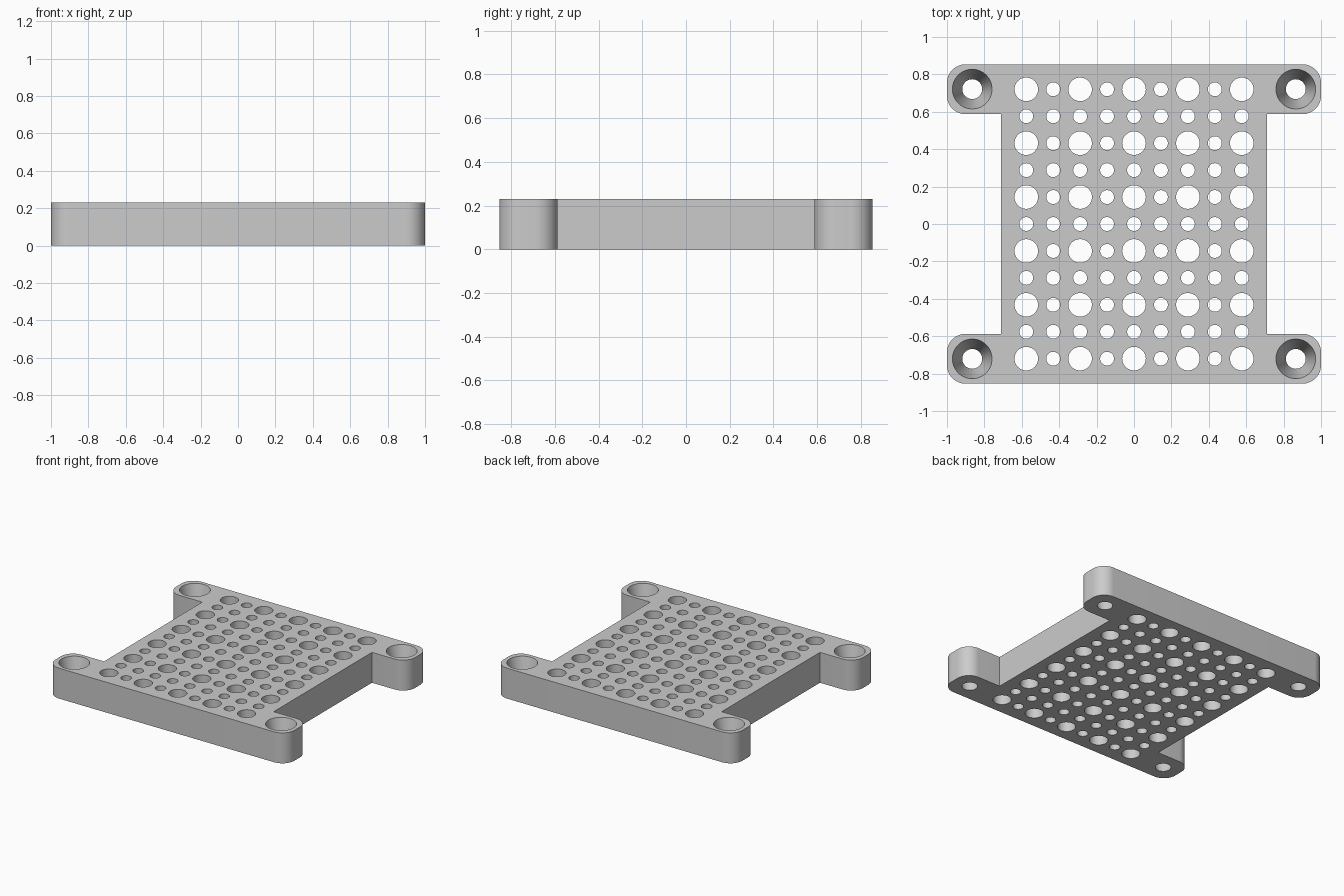
import bpy
import bmesh
import math

HEIGHT = 0.23
PITCH = 0.144

cube = bpy.data.objects.get("Cube")
if cube:
    bpy.data.objects.remove(cube, do_unlink=True)

grey = bpy.data.materials.new("mid grey")
grey.use_nodes = True
colour = (0.6, 0.6, 0.6, 1)
grey.diffuse_color = colour
grey.node_tree.nodes["Principled BSDF"].inputs["Base Color"].default_value = colour


def make_object(name, bm):
    bmesh.ops.recalc_face_normals(bm, faces=bm.faces)
    mesh = bpy.data.meshes.new(name)
    bm.to_mesh(mesh)
    bm.free()
    mesh.materials.append(grey)
    obj = bpy.data.objects.new(name, mesh)
    bpy.context.collection.objects.link(obj)
    return obj


def arc(cx, cy, radius, start, steps=12):
    """Quarter turn, anticlockwise from the start angle in degrees."""
    angles = [math.radians(start + 90 * i / steps) for i in range(steps + 1)]
    return [(cx + radius * math.cos(a), cy + radius * math.sin(a)) for a in angles]


def add_hole(bm, x, y, bottom, top, sides=40):
    """Closed cutter whose radii apply exactly at the plate's two faces."""
    extra = 0.02
    flare = (top - bottom) * extra / HEIGHT
    rings = []
    for z, r in ((-extra, bottom - flare), (HEIGHT + extra, top + flare)):
        rings.append([bm.verts.new((x + r * math.cos(math.tau * i / sides),
                                    y + r * math.sin(math.tau * i / sides), z))
                      for i in range(sides)])
    low, high = rings
    bm.faces.new(low[::-1])
    bm.faces.new(high)
    for i in range(sides):
        j = (i + 1) % sides
        bm.faces.new((low[i], low[j], high[j], high[i]))


# Plate outline: waist with four rounded mounting ears
R = 0.1
quarter = [(0.71, 0.587)] + arc(1 - R, 0.587 + R, R, -90) + arc(1 - R, 0.854 - R, R, 0)
right = [(x, -y) for x, y in reversed(quarter)] + quarter
outline = right + [(-x, -y) for x, y in right]
bm = bmesh.new()
base = bm.faces.new([bm.verts.new((x, y, 0)) for x, y in outline])
walls = bmesh.ops.extrude_face_region(bm, geom=[base])
bmesh.ops.translate(bm, vec=(0, 0, HEIGHT),
                    verts=[v for v in walls["geom"] if isinstance(v, bmesh.types.BMVert)])
plate = make_object("perforated_plate", bm)

# Grid of large and small through holes, plus tapered screw holes
bm = bmesh.new()
for i in range(-4, 5):
    for j in range(-5, 6):
        large = i % 2 == 0 and j % 2 == 1
        r = 0.063 if large else 0.037
        add_hole(bm, i * PITCH, j * PITCH, r, r)
for sx in (-1, 1):
    for sy in (-1, 1):
        add_hole(bm, sx * 0.865, sy * 0.721, 0.053, 0.106, 64)
cutter = make_object("hole_cutter", bm)

cut = plate.modifiers.new("holes", "BOOLEAN")
cut.object = cutter
cut.operation = "DIFFERENCE"
cut.solver = "EXACT"

# Bake the cut, drop the cutter and shade the round walls smooth
bpy.context.view_layer.objects.active = plate
bpy.ops.object.select_all(action="DESELECT")
plate.select_set(True)
bpy.ops.object.modifier_apply(modifier=cut.name)
bpy.data.objects.remove(cutter, do_unlink=True)
bpy.ops.object.shade_smooth_by_angle(angle=math.radians(30))
